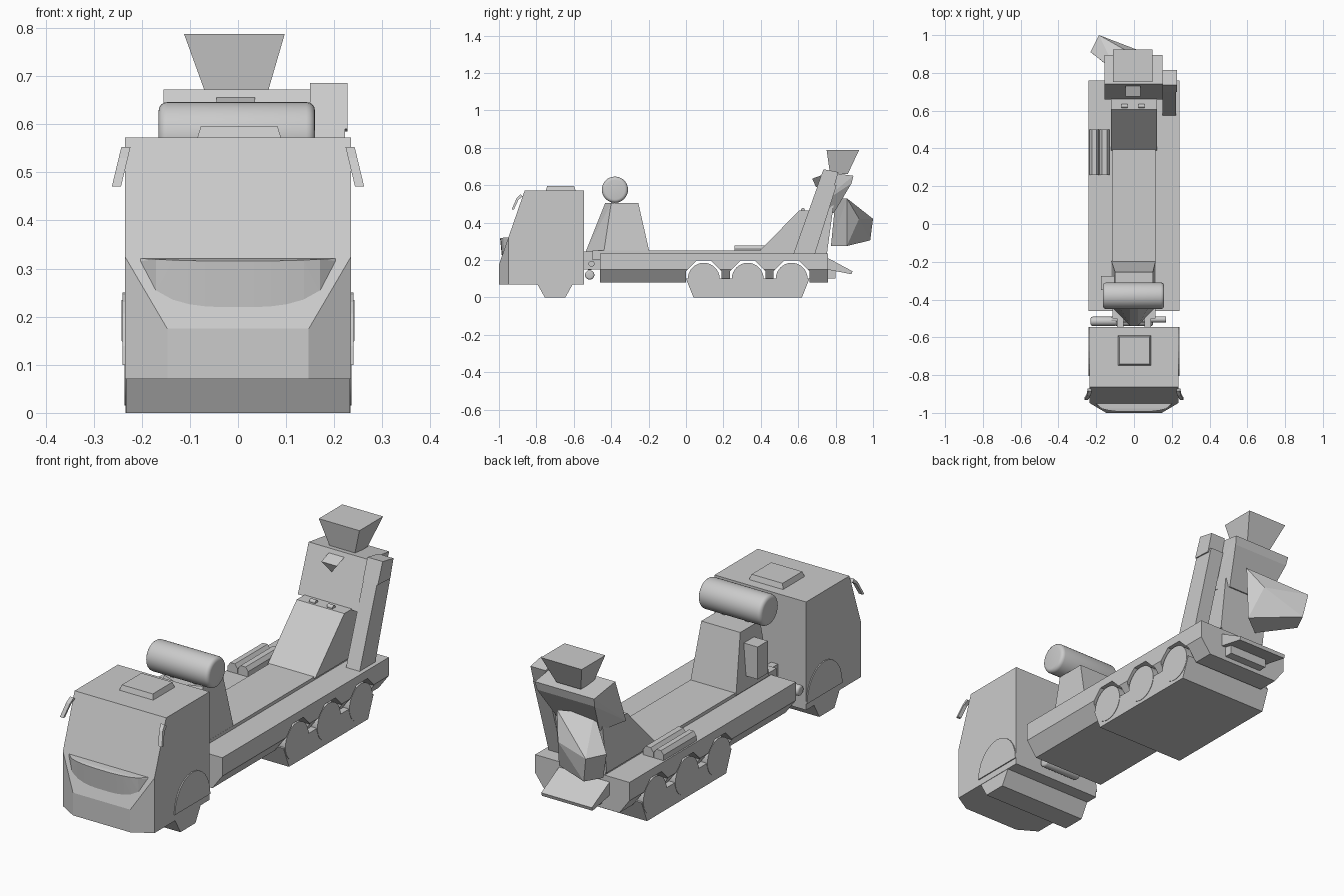
import bpy, bmesh, math
from mathutils import Vector, Matrix

cube = bpy.data.objects.get("Cube")
if cube:
    bpy.data.objects.remove(cube, do_unlink=True)

grey = bpy.data.materials.new("light grey")
grey.use_nodes = True
grey.diffuse_color = (0.6, 0.6, 0.6, 1)
grey.node_tree.nodes["Principled BSDF"].inputs["Base Color"].default_value = grey.diffuse_color


def finish(name, bm, smooth=False):
    bmesh.ops.recalc_face_normals(bm, faces=bm.faces)
    mesh = bpy.data.meshes.new(name)
    bm.to_mesh(mesh)
    bm.free()
    mesh.materials.append(grey)
    ob = bpy.data.objects.new(name, mesh)
    bpy.context.collection.objects.link(ob)
    if smooth:
        bpy.ops.object.select_all(action='DESELECT')
        ob.select_set(True)
        bpy.context.view_layer.objects.active = ob
        bpy.ops.object.shade_smooth_by_angle(angle=math.radians(35))
    return ob


def prism_bm(outline, axis, a, b):
    """Extrude a 2D outline along the named axis from a to b."""
    place = {'x': lambda p: (a, p[0], p[1]),
             'y': lambda p: (p[0], a, p[1]),
             'z': lambda p: (p[0], p[1], a)}[axis]
    bm = bmesh.new()
    face = bm.faces.new([bm.verts.new(place(p)) for p in outline])
    new = bmesh.ops.extrude_face_region(bm, geom=[face])['geom']
    step = Vector([(b - a) * (axis == k) for k in 'xyz'])
    bmesh.ops.translate(bm, vec=step, verts=[v for v in new if isinstance(v, bmesh.types.BMVert)])
    return bm


def prism(name, outline, axis, a, b, smooth=False):
    return finish(name, prism_bm(outline, axis, a, b), smooth)


def box(name, x, y, z):
    return prism(name, [(x[0], y[0]), (x[1], y[0]), (x[1], y[1]), (x[0], y[1])], 'z', *z)


def hull(name, points):
    bm = bmesh.new()
    for p in points:
        bm.verts.new(p)
    res = bmesh.ops.convex_hull(bm, input=bm.verts)
    bmesh.ops.delete(bm, geom=[v for v in bm.verts if not v.link_faces], context='VERTS')
    bmesh.ops.dissolve_limit(bm, angle_limit=0.01, verts=bm.verts, edges=bm.edges)
    return finish(name, bm)


def rect(x, y, z):
    return [(i, j, z) for i in x for j in y]


def circle(cy, cz, r, n, turn=0.0):
    return [(cy + r * math.cos(turn + math.tau * i / n),
             cz + r * math.sin(turn + math.tau * i / n)) for i in range(n)]


def rod(name, x, y, z, r, bevel=0.0):
    """Round bar lying along x, with optional rounded ends."""
    bm = prism_bm(circle(y, z, r, 32), 'x', *x)
    if bevel:
        caps = [e for e in bm.edges if abs(e.verts[0].co.x - e.verts[1].co.x) < 1e-6]
        bmesh.ops.bevel(bm, geom=caps, offset=bevel, segments=4, profile=0.5, affect='EDGES')
    return finish(name, bm, True)


# Cab: chamfered plan, sliced by the sloping windscreen
cab = prism_bm([(-.235, -.545), (-.235, -.948), (-.147, -1), (.147, -1),
                (.235, -.948), (.235, -.545)], 'z', .07, .572)
cut = bmesh.ops.bisect_plane(cab, geom=cab.verts[:] + cab.edges[:] + cab.faces[:],
                             plane_co=(0, -1, .175), plane_no=(0, -.395, .137), clear_outer=True)
bmesh.ops.holes_fill(cab, edges=[e for e in cab.edges if e.is_boundary])
finish("cab", cab)


def screen_y(z):
    return -1 + (z - .175) * .347


# Bowed grille bulge under the windscreen
bulge = []
for i in range(13):
    t = -1 + i / 6
    bow = math.sqrt(max(0, 1 - abs(t) ** 3))
    x, low = .205 * t, .315 - .1 * bow
    bulge += [(x, -.947 - .047 * bow, .315 + .006 * t * t), (x, screen_y(.32) + .01, .32),
              (x, screen_y(low) + .002, low)]
hull("windscreen_bulge", bulge)

hull("roof_hatch", rect((-.085, .09), (-.75, -.59), .57) + rect((-.077, .082), (-.742, -.598), .596))
prism("front_wheels", [(-.8, .08), (-.755, 0), (-.645, 0), (-.6, .08)], 'x', -.233, .233)

# Fender arches and bent mirrors on both sides
for side, label in ((1, "left"), (-1, "right")):
    arch = [(-.675 + .13 * math.cos(math.pi * i / 12), .1 + .15 * math.sin(math.pi * i / 12))
            for i in range(13)]
    prism(label + "_fender", arch, 'x', side * .23, side * .24)
    mirror = prism_bm([(-.872, .54), (-.885, .552), (-.906, .53), (-.932, .47),
                       (-.92, .47), (-.895, .524)], 'x', side * .224, side * .243)
    for v in mirror.verts:
        v.co.x += side * (.55 - v.co.z) * .24
    finish(label + "_mirror", mirror)

# Chassis with chamfered underside and octagonal wheel arches
chassis = prism("chassis", [(-.19, .08), (.19, .08), (.242, .15), (.242, .235),
                            (-.242, .235), (-.242, .15)], 'y', -.46, .76)
axles = (.095, .33, .565)
for y in axles:
    cutter = prism("arch_cutter", circle(y, .1, .104, 8, math.pi / 8), 'x', -.3, .3)
    mod = chassis.modifiers.new("arch", 'BOOLEAN')
    mod.operation, mod.solver, mod.object = 'DIFFERENCE', 'EXACT', cutter
    bpy.context.view_layer.objects.active = chassis
    bpy.ops.object.modifier_apply(modifier=mod.name)
    bpy.data.objects.remove(cutter, do_unlink=True)
for i, y in enumerate(axles):
    rod("rear_wheels_%d" % (i + 1), (-.236, .236), y, .1, .085)
prism("wheel_skirt", [(0, .1), (.04, 0), (.62, 0), (.66, .1)], 'x', -.234, .234)

# Central deck, frame nose and crossbars behind the cab
box("deck_plate", (-.115, .115), (-.5, .755), (.2, .25))
for side, label in ((1, "left"), (-1, "right")):
    box(label + "_frame_rail", sorted((side * .055, side * .09)), (-.56, -.44), (.15, .245))
rod("exhaust_pipe", (-.23, -.09), -.515, .17, .024, .01)
rod("air_pipe", (-.12, .17), -.505, .18, .016)
rod("lower_pipe", (-.1, .1), -.515, .12, .025, .01)

# Water tank on its tapered, wedge-fronted pedestal
hull("tank_pedestal", rect((-.12, .115), (-.44, -.195), .24) + rect((-.02, .02), (-.54,), .235)
     + rect((-.1, .1), (-.4, -.255), .505) + rect((-.02, .02), (-.432,), .505))
rod("water_tank", (-.165, .16), -.38, .576, .07, .018)
for x in (-.06, .06):
    box("tank_foot", (x - .01, x + .01), (-.4, -.36), (.49, .53))
box("pedestal_cabinet", (-.175, -.1), (-.35, -.275), (.3, .45))

# Ribbed locker on the deck
for x0, x1 in ((-.235, -.185), (-.182, -.13)):
    hull("deck_locker", rect((x0, x1), (.26, .5), .23) + rect((x0, x1), (.26, .5), .26)
         + rect((x0 + .013, x1 - .013), (.26, .5), .278))

# Rear loading ramp and mixer tower
prism("ramp_body", [(.39, .245), (.605, .465), (.7, .465), (.79, .5), (.755, .245)], 'x', -.122, .122)
hull("mixer_head", rect((-.155, .15), (.66,), .46) + rect((-.155, .15), (.74,), .672)
     + rect((-.155, .15), (.895,), .65) + rect((-.15, .145), (.885,), .61)
     + rect((-.11, .1), (.79,), .45))
hull("hopper", rect((-.066, .06), (.77, .865), .66) + rect((-.112, .097), (.752, .925), .787))
for x in (-.05, .04):
    rod("ramp_hinge", (x - .015, x + .015), .625, .468, .01)
hull("front_spout", [(-.045, .73, .655), (.035, .73, .655), (-.045, .675, .635), (.035, .675, .635),
                     (-.005, .695, .59), (-.005, .72, .6)])

# Leaning elevator with a wider head
prism("elevator", [(.575, .235), (.69, .235), (.805, .6), (.705, .6)], 'x', .152, .222)
prism("elevator_head", [(.7, .59), (.79, .585), (.815, .67), (.735, .685)], 'x', .15, .228)

# Discharge chute swung toward one side, and the tail plate
hull("discharge_chute", [(-.09, .8, .53), (.06, .86, .53), (-.23, .91, .42), (-.185, 1, .42),
                         (-.205, .9, .3), (-.165, .985, .305), (-.06, .775, .275), (.05, .86, .275),
                         (.01, .925, .42)])
prism("tail_plate", [(.75, .215), (.89, .14), (.885, .124), (.75, .15)], 'x', -.14, .12)
box("tail_bracket", (-.1, .1), (.74, .8), (.1, .18))
